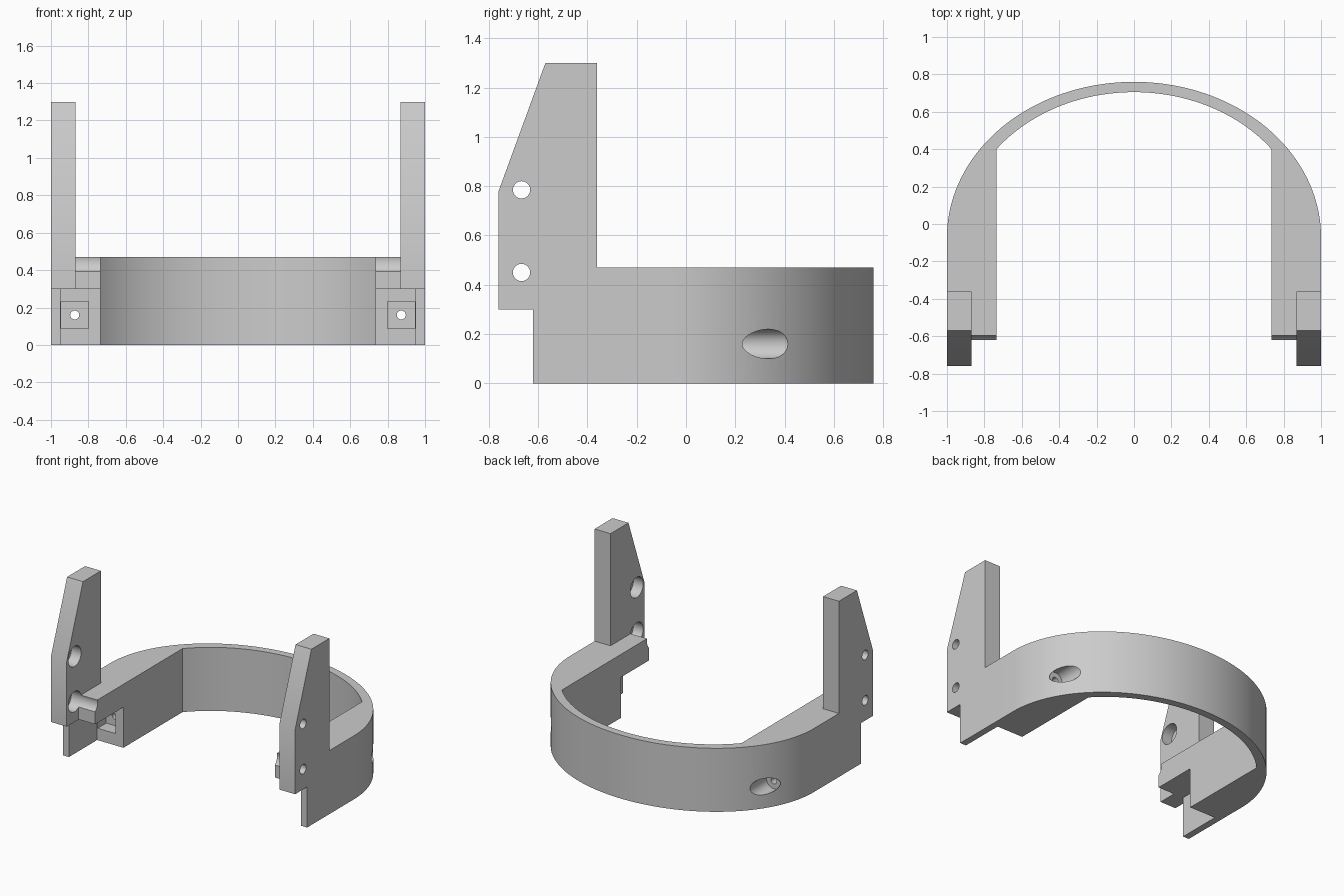
import bpy, bmesh, math
from mathutils import Matrix, Vector

cube = bpy.data.objects.get("Cube")
if cube:
    bpy.data.objects.remove(cube, do_unlink=True)

grey = bpy.data.materials.new("plain_grey")
grey.diffuse_color = (0.6, 0.6, 0.6, 1)
grey.use_nodes = True
grey.node_tree.nodes["Principled BSDF"].inputs["Base Color"].default_value = grey.diffuse_color

ARM_IN, ARM_FRONT, ARM_TOP = 0.735, -0.62, 0.47
TOWER_IN, WALL_IN = 0.87, 0.95
SLOT_BACK, SLOT_TOP = -0.29, 0.30
ARC_Y = -0.07
BORE_X, BORE_Z = 0.873, 0.16


def new_object(name, bm):
    bmesh.ops.recalc_face_normals(bm, faces=bm.faces)
    mesh = bpy.data.meshes.new(name)
    bm.to_mesh(mesh)
    bm.free()
    mesh.materials.append(grey)
    obj = bpy.data.objects.new(name, mesh)
    bpy.context.collection.objects.link(obj)
    return obj


def prism(name, points, offset):
    """Extrude a closed outline of 3D points."""
    bm = bmesh.new()
    face = bm.faces.new([bm.verts.new(p) for p in points])
    ext = bmesh.ops.extrude_face_region(bm, geom=[face])
    moved = [v for v in ext["geom"] if isinstance(v, bmesh.types.BMVert)]
    bmesh.ops.translate(bm, verts=moved, vec=offset)
    return new_object(name, bm)


def box(name, xs, ys, zs):
    x0, x1 = sorted(xs)
    outline = [(x0, y, z) for y, z in ((ys[0], zs[0]), (ys[1], zs[0]), (ys[1], zs[1]), (ys[0], zs[1]))]
    return prism(name, outline, (x1 - x0, 0, 0))


def rod(name, start, end, radius):
    a, b = Vector(start), Vector(end)
    turn = (b - a).to_track_quat("Z", "Y").to_matrix().to_4x4()
    bm = bmesh.new()
    bmesh.ops.create_cone(bm, cap_ends=True, segments=40, radius1=radius, radius2=radius,
                          depth=(b - a).length, matrix=Matrix.Translation((a + b) / 2) @ turn)
    return new_object(name, bm)


def combine(target, tool, operation):
    tool.hide_render = True
    mod = target.modifiers.new(operation.lower(), "BOOLEAN")
    mod.operation, mod.solver, mod.object = operation, "EXACT", tool
    bpy.context.view_layer.objects.active = target
    bpy.ops.object.modifier_apply(modifier=mod.name)
    bpy.data.objects.remove(tool, do_unlink=True)


def arc(rx, ry, start, steps):
    span = math.pi - 2 * start
    return [(rx * math.cos(start + span * i / steps),
             ARC_Y + ry * math.sin(start + span * i / steps), 0) for i in range(steps + 1)]


# Curved band with two thick arms
outer = arc(1, 0.83, 0, 72)
inner = arc(0.925, 0.775, math.acos(ARM_IN / 0.925), 48)
outline = ([(1, ARM_FRONT, 0)] + outer + [(-1, ARM_FRONT, 0), (-ARM_IN, ARM_FRONT, 0)]
           + inner[::-1] + [(ARM_IN, ARM_FRONT, 0)])
frame = prism("curved_frame", outline, (0, 0, ARM_TOP))

# Upright towers
tower_side = [(-0.76, 0.3), (-0.76, 0.78), (-0.57, 1.3), (-0.36, 1.3), (-0.36, 0.3)]
for s in (-1, 1):
    tower = prism("tower", [(s * TOWER_IN, y, z) for y, z in tower_side], (s * (1 - TOWER_IN), 0, 0))
    combine(frame, tower, "UNION")

for s in (-1, 1):
    # Slot under the front of each arm, with a square pocket behind it
    combine(frame, box("slot", (s * 0.7, s * WALL_IN), (-0.7, SLOT_BACK), (-0.1, SLOT_TOP)), "DIFFERENCE")
    pocket = box("pocket", (s * 0.8, s * 0.946), (SLOT_BACK - 0.05, SLOT_BACK + 0.1), (0.088, 0.232))
    combine(frame, pocket, "DIFFERENCE")
    # Long bolt hole and its wide recess at the back
    x = s * BORE_X
    combine(frame, rod("bolt_hole", (x, SLOT_BACK, BORE_Z), (x, 0.3, BORE_Z), 0.024), "DIFFERENCE")
    combine(frame, rod("bolt_recess", (x, 0.22, BORE_Z), (x, 0.8, BORE_Z), 0.06), "DIFFERENCE")
    # Stepped cross holes in the towers
    for z in (0.45, 0.785):
        wide = rod("cross_recess", (s * 0.65, -0.667, z), (s * WALL_IN, -0.667, z), 0.075)
        combine(frame, wide, "DIFFERENCE")
        narrow = rod("cross_hole", (s * 0.9, -0.667, z), (s * 1.1, -0.667, z), 0.035)
        combine(frame, narrow, "DIFFERENCE")

bpy.ops.object.select_all(action="DESELECT")
frame.select_set(True)
bpy.context.view_layer.objects.active = frame
bpy.ops.object.shade_smooth_by_angle(angle=math.radians(25))
